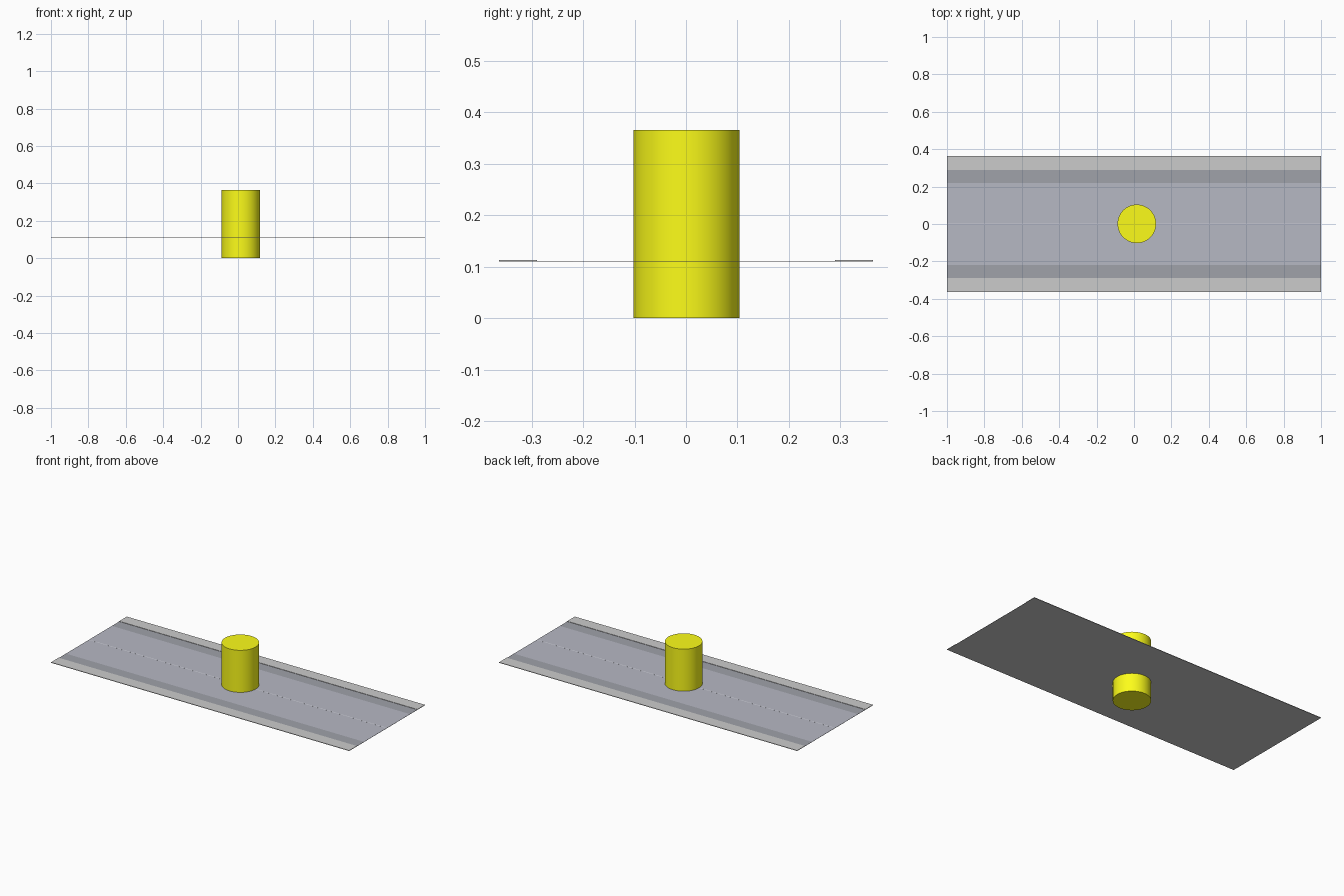
import bpy

if "Cube" in bpy.data.objects:
    bpy.data.objects.remove(bpy.data.objects["Cube"])


def material(name, r, g, b):
    m = bpy.data.materials.new(name)
    m.diffuse_color = (r, g, b, 1)
    m.use_nodes = True
    m.node_tree.nodes["Principled BSDF"].inputs["Base Color"].default_value = m.diffuse_color
    return m


def slab(name, y0, y1, z0, z1, mat):
    bpy.ops.mesh.primitive_cube_add(size=1, location=(0, (y0 + y1) / 2, (z0 + z1) / 2))
    ob = bpy.context.object
    ob.name = name
    ob.scale = (2, y1 - y0, z1 - z0)
    bpy.ops.object.transform_apply(location=False, rotation=False, scale=True)
    ob.data.materials.append(mat)
    return ob


pavement = material("pavement_grey", 0.76, 0.76, 0.78)
asphalt = material("asphalt_grey", 0.47, 0.48, 0.55)
gutter = material("gutter_grey", 0.35, 0.36, 0.40)
white = material("line_grey", 0.62, 0.63, 0.70)
yellow = material("yellow", 0.98, 0.98, 0.01)

BOTTOM, ROAD, LINE, CURB = 0.1102, 0.1110, 0.1112, 0.1130

# Road layers, mirrored about the centre line
for side, s in (("left", 1), ("right", -1)):
    for name, a, b, top, mat in (
        ("lane", 0.0, 0.22, ROAD, asphalt),
        ("shoulder", 0.22, 0.29, ROAD, gutter),
        ("sidewalk", 0.29, 0.363, CURB, pavement),
    ):
        y0, y1 = sorted((s * a, s * b))
        slab(f"{name}_{side}", y0, y1, BOTTOM, top, mat)

# Underside sheet and thin centre line
slab("road_base", -0.363, 0.363, BOTTOM - 0.0003, BOTTOM, pavement)
slab("centre_line", -0.003, 0.003, ROAD, LINE, white)

# Upright pillar passing through the road
bpy.ops.mesh.primitive_cylinder_add(vertices=64, radius=0.103, depth=0.366,
                                    location=(0.015, 0.001, 0.183))
pillar = bpy.context.object
pillar.name = "pillar"
pillar.data.materials.append(yellow)
bpy.ops.object.shade_smooth_by_angle()
